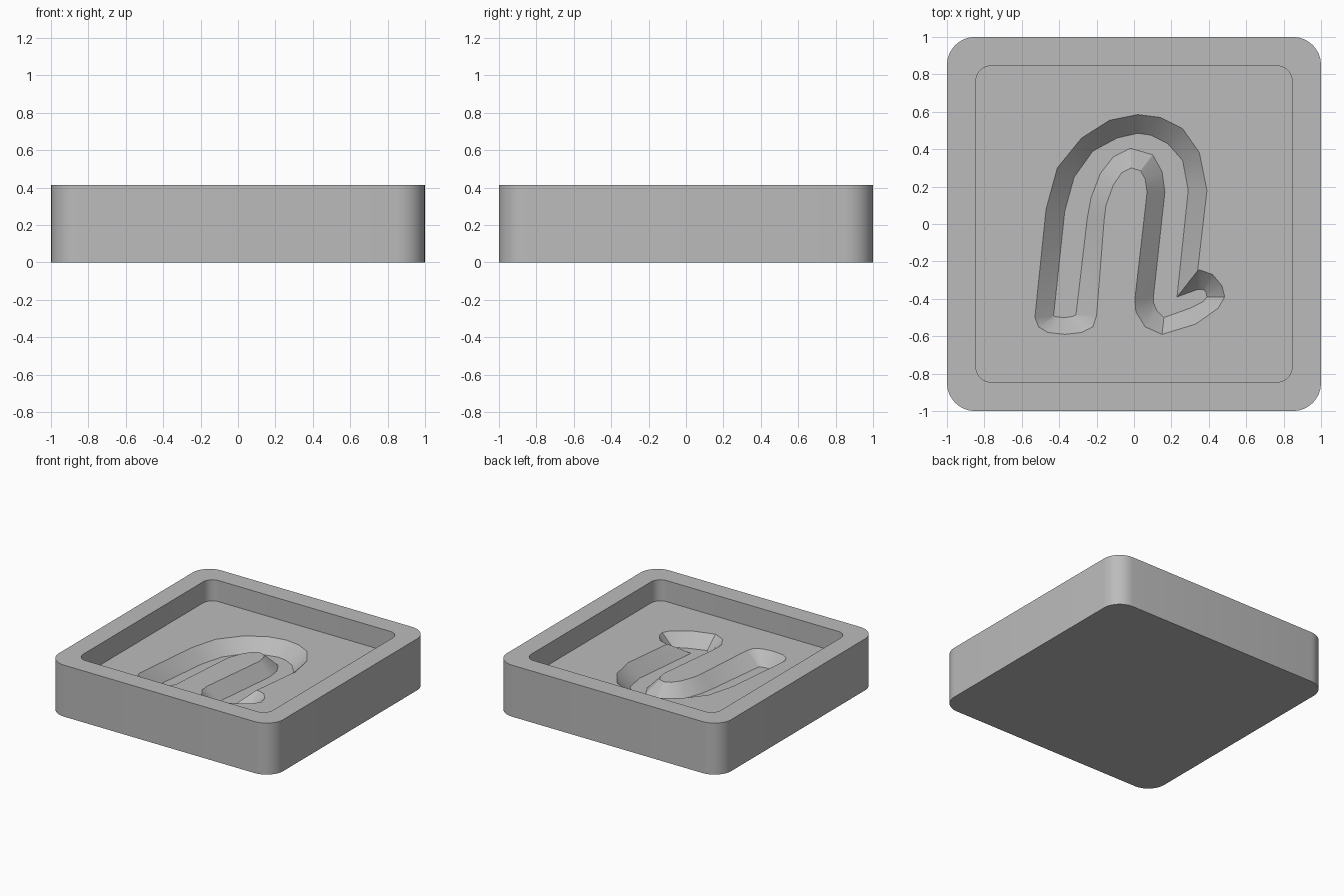
import bpy, bmesh, math

if "Cube" in bpy.data.objects:
    bpy.data.objects.remove(bpy.data.objects["Cube"])

HEIGHT, POCKET_Z, GROOVE_Z = 0.415, 0.245, 0.145

# Groove outline: upper edge x, y and matching floor edge x, y
GROOVE = [
    (-.53, -.50, -.43, -.49), (-.47, .08, -.37, .07), (-.41, .30, -.32, .25),
    (-.28, .46, -.22, .39), (-.13, .555, -.09, .46), (.02, .585, .02, .485),
    (.14, .57, .09, .475), (.26, .51, .18, .43), (.35, .38, .26, .34),
    (.39, .18, .29, .18), (.34, -.25, .23, -.39),
    # hooked foot
    (.35, -.245, .34, -.35), (.42, -.27, .37, -.35), (.47, -.33, .385, -.365),
    (.485, -.39, .39, -.39), (.45, -.45, .37, -.415), (.33, -.535, .30, -.45),
    (.15, -.59, .16, -.50), (.06, -.55, .12, -.46), (.01, -.47, .105, -.42),
    (.005, -.40, .105, -.38),
    # inner side of the arch
    (.07, .17, .165, .17), (.06, .24, .15, .28), (.035, .285, .10, .37),
    (-.015, .30, -.02, .405), (-.065, .275, -.11, .36), (-.11, .21, -.18, .27),
    (-.15, .10, -.23, .14), (-.16, .02, -.25, .03), (-.20, -.49, -.31, -.485),
    # rounded end
    (-.22, -.55, -.33, -.495), (-.28, -.58, -.35, -.498), (-.37, -.59, -.37, -.50),
    (-.46, -.58, -.40, -.498), (-.51, -.55, -.42, -.495),
]


def rounded_square(half, radius, steps=8):
    points = []
    for corner in range(4):
        mid = math.radians(45 + 90 * corner)
        cx = math.copysign(half - radius, math.cos(mid))
        cy = math.copysign(half - radius, math.sin(mid))
        for i in range(steps + 1):
            a = math.radians(90 * corner + 90 * i / steps)
            points.append((cx + radius * math.cos(a), cy + radius * math.sin(a)))
    return points


bm = bmesh.new()


def ring(points, z):
    return [bm.verts.new((x, y, z)) for x, y in points]


def wall(a, b):
    for i in range(len(a)):
        j = (i + 1) % len(a)
        bm.faces.new((a[i], a[j], b[j], b[i]))


def loop_edges(loop):
    return [bm.edges.get((loop[i - 1], loop[i])) for i in range(len(loop))]


# Outer block, rim and recessed pocket
outer, inner = rounded_square(1, 0.15), rounded_square(0.845, 0.08)
base, top = ring(outer, 0), ring(outer, HEIGHT)
rim, pocket = ring(inner, HEIGHT), ring(inner, POCKET_Z)
bm.faces.new(base)
wall(base, top)
wall(top, rim)
wall(rim, pocket)

# Sloped groove sunk into the pocket floor
lip = ring([p[:2] for p in GROOVE], POCKET_Z)
bed = ring([p[2:] for p in GROOVE], GROOVE_Z)
wall(lip, bed)
bmesh.ops.triangle_fill(bm, edges=loop_edges(bed), use_beauty=True)
bmesh.ops.triangle_fill(bm, edges=loop_edges(pocket) + loop_edges(lip), use_beauty=True)
bmesh.ops.recalc_face_normals(bm, faces=bm.faces[:])

mesh = bpy.data.meshes.new("grooved_tray")
bm.to_mesh(mesh)
bm.free()
tray = bpy.data.objects.new("grooved_tray", mesh)
bpy.context.collection.objects.link(tray)

grey = bpy.data.materials.new("plain grey")
grey.diffuse_color = (0.5, 0.5, 0.5, 1)
grey.use_nodes = True
grey.node_tree.nodes["Principled BSDF"].inputs["Base Color"].default_value = grey.diffuse_color
mesh.materials.append(grey)

bpy.context.view_layer.objects.active = tray
tray.select_set(True)
bpy.ops.object.shade_smooth_by_angle(angle=math.radians(30))
